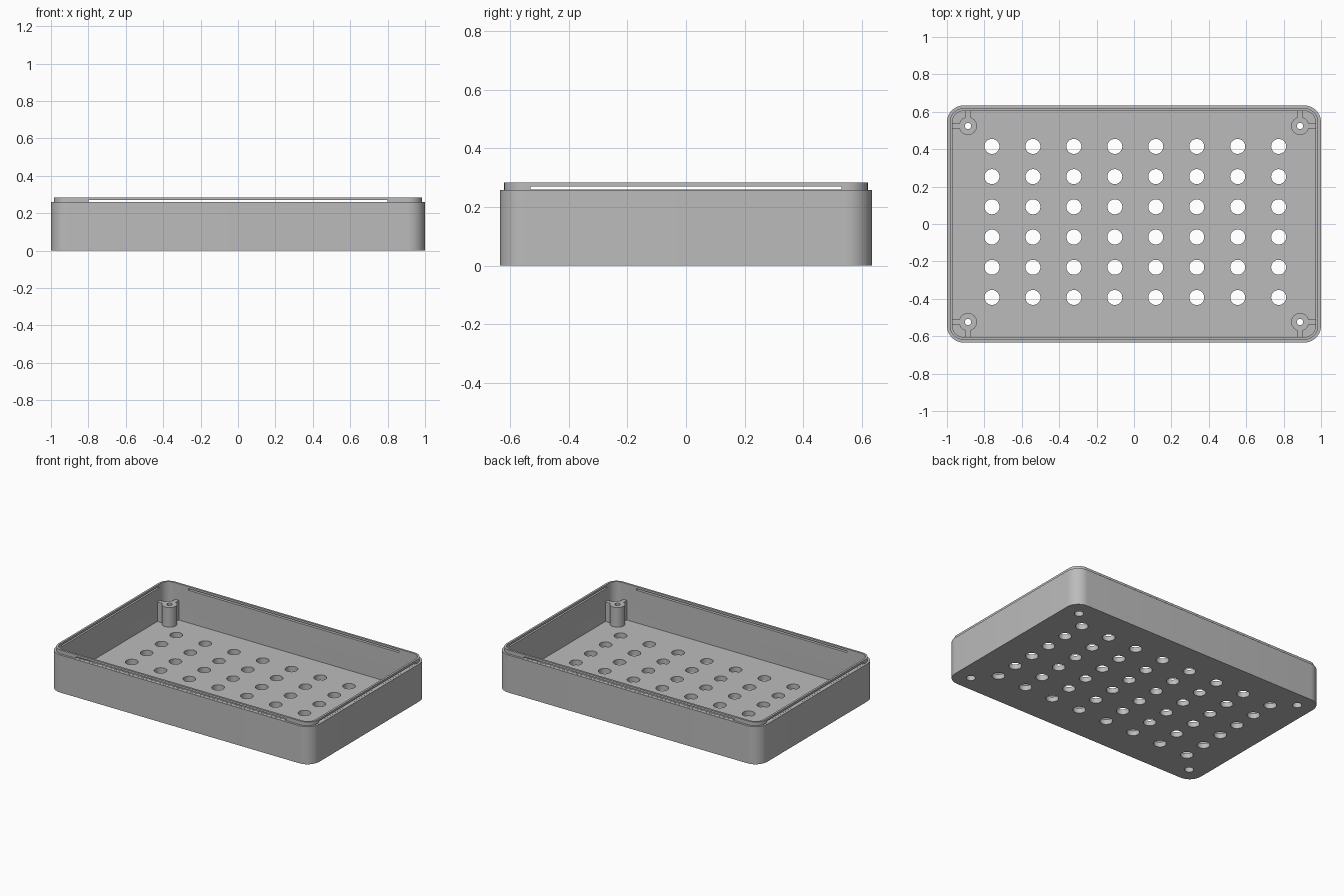
import bpy, bmesh, math
from mathutils import Matrix, Vector

cube = bpy.data.objects.get("Cube")
if cube:
    bpy.data.objects.remove(cube, do_unlink=True)

HX, HY = 1.0, 0.634               # outer half sizes
FLOOR, LEDGE, TOP = 0.035, 0.2585, 0.284
POST_X, POST_Y, POST_TOP = 0.888, 0.524, 0.17

grey = bpy.data.materials.new("plastic grey")
grey.use_nodes = True
colour = (0.5, 0.5, 0.5, 1)
grey.diffuse_color = colour
grey.node_tree.nodes["Principled BSDF"].inputs["Base Color"].default_value = colour


def make_object(name, bm):
    bmesh.ops.recalc_face_normals(bm, faces=bm.faces)
    mesh = bpy.data.meshes.new(name)
    bm.to_mesh(mesh)
    bm.free()
    mesh.materials.append(grey)
    obj = bpy.data.objects.new(name, mesh)
    bpy.context.collection.objects.link(obj)
    return obj


def add_cylinder(bm, x, y, z0, z1, r, n=32):
    bmesh.ops.create_cone(bm, cap_ends=True, segments=n, radius1=r, radius2=r, depth=z1 - z0,
                          matrix=Matrix.Translation((x, y, (z0 + z1) / 2)))


def add_box(bm, x0, x1, y0, y1, z0, z1):
    centre = Vector((x0 + x1, y0 + y1, z0 + z1)) / 2
    size = (abs(x1 - x0), abs(y1 - y0), z1 - z0)
    bmesh.ops.create_cube(bm, size=1, matrix=Matrix.Translation(centre) @ Matrix.Diagonal((*size, 1)))


def cut(obj, bm):
    """Subtract a bmesh from an object and bake the result."""
    cutter = make_object("cutter", bm)
    cutter.hide_render = True
    mod = obj.modifiers.new("cut", "BOOLEAN")
    mod.operation, mod.solver, mod.object = "DIFFERENCE", "EXACT", cutter
    depsgraph = bpy.context.evaluated_depsgraph_get()
    baked = bpy.data.meshes.new_from_object(obj.evaluated_get(depsgraph))
    obj.modifiers.clear()
    obj.data = baked
    bpy.data.objects.remove(cutter, do_unlink=True)


def ring(bm, inset, z, radius=0.09, steps=10):
    """Rounded rectangle of vertices, inset from the outer wall."""
    r = radius - inset
    verts = []
    for k, (sx, sy) in enumerate([(1, 1), (-1, 1), (-1, -1), (1, -1)]):
        for i in range(steps + 1):
            a = (k + i / steps) * math.pi / 2
            verts.append(bm.verts.new((sx * (HX - radius) + r * math.cos(a),
                                       sy * (HY - radius) + r * math.sin(a), z)))
    return verts


# Tray: floor, wall, ledge and thin raised lip
bm = bmesh.new()
rings = [ring(bm, inset, z) for inset, z in
         [(0, 0), (0, LEDGE), (0.015, LEDGE), (0.015, TOP), (0.029, TOP), (0.029, FLOOR)]]
for lower, upper in zip(rings, rings[1:]):
    for i in range(len(lower)):
        j = (i + 1) % len(lower)
        bm.faces.new((lower[i], lower[j], upper[j], upper[i]))
bm.faces.new(rings[0])
bm.faces.new(rings[-1])
tray = make_object("tray", bm)

# Vent grid and screw openings in the floor
corners = [(sx, sy) for sx in (-1, 1) for sy in (-1, 1)]
bm = bmesh.new()
for i in range(8):
    for j in range(6):
        add_cylinder(bm, 0.007 + (i - 3.5) * 0.219, 0.011 + (j - 2.5) * 0.1615, -0.1, 0.1, 0.04)
for sx, sy in corners:
    add_cylinder(bm, sx * POST_X, sy * POST_Y, -0.1, 0.1, 0.029)
cut(tray, bm)

# Long thin slots under the lip on all four sides
for half_x, half_y in ((0.8, HY + 0.1), (HX + 0.1, 0.53)):
    bm = bmesh.new()
    add_box(bm, -half_x, half_x, -half_y, half_y, LEDGE + 0.0005, 0.27)
    cut(tray, bm)

# Corner screw posts with stepped bores and two ribs to the walls
parts = [tray]
for sx, sy in corners:
    side = ("back" if sy > 0 else "front") + ("_left" if sx > 0 else "_right")
    px, py = sx * POST_X, sy * POST_Y
    bm = bmesh.new()
    add_cylinder(bm, px, py, FLOOR - 0.004, POST_TOP, 0.048)
    post = make_object(side + "_screw_post", bm)
    for radius, end in ((0.029, 0.07), (0.017, 0.3)):
        bm = bmesh.new()
        add_cylinder(bm, px, py, -0.1, end, radius)
        cut(post, bm)

    bm = bmesh.new()
    add_box(bm, px + sx * 0.04, sx * (HX - 0.025), py - 0.014, py + 0.014, FLOOR - 0.004, POST_TOP)
    add_box(bm, px - 0.014, px + 0.014, py + sy * 0.04, sy * (HY - 0.025), FLOOR - 0.004, POST_TOP)
    parts += [post, make_object(side + "_post_ribs", bm)]

# Smooth rounded surfaces, sharp edges kept
bpy.ops.object.select_all(action="DESELECT")
for obj in parts:
    obj.select_set(True)
bpy.context.view_layer.objects.active = tray
bpy.ops.object.shade_smooth_by_angle(angle=math.radians(30))
